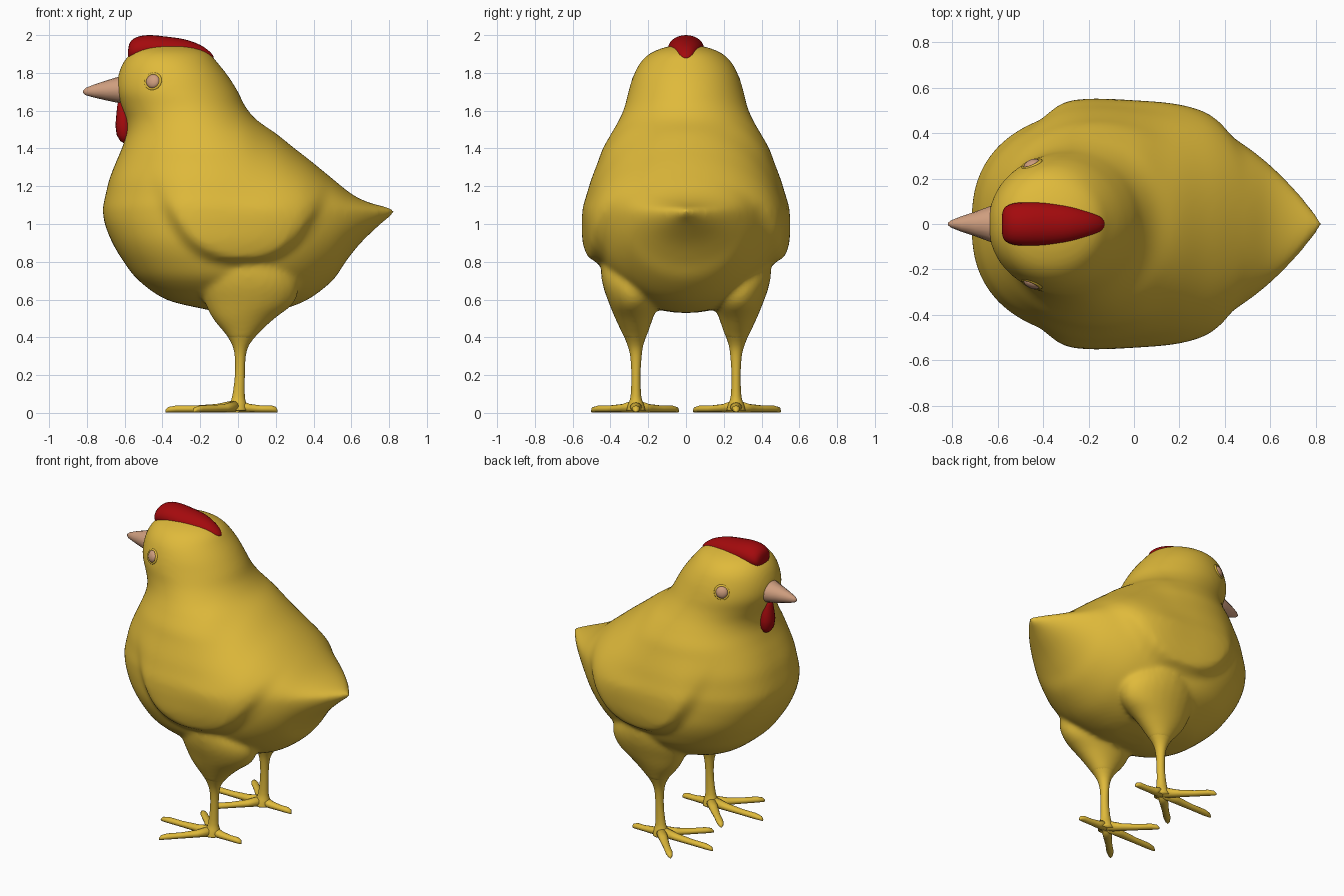
import bpy, bmesh, math
from mathutils import Vector

if "Cube" in bpy.data.objects:
    bpy.data.objects.remove(bpy.data.objects["Cube"])


def material(name, color):
    m = bpy.data.materials.new(name)
    m.diffuse_color = (*color, 1)
    m.use_nodes = True
    m.node_tree.nodes["Principled BSDF"].inputs["Base Color"].default_value = m.diffuse_color
    return m


YELLOW = material("yellow feathers", (0.74, 0.49, 0.043))
RED = material("red comb", (0.37, 0.003, 0.004))
SKIN = material("beak tan", (0.62, 0.34, 0.21))


def ring(c, u, v, n=16):
    """Ellipse of points around c with half-axis vectors u and v."""
    c, u, v = Vector(c), Vector(u), Vector(v)
    return [c + u * math.cos(a) + v * math.sin(a)
            for a in (2 * math.pi * i / n for i in range(n))]


def loft(name, mat, *skins):
    """Make one object; each skin is a list of equal-length rings, capped at both ends."""
    bm = bmesh.new()
    for rings in skins:
        loops = [[bm.verts.new(p) for p in r] for r in rings]
        n = len(loops[0])
        for a, b in zip(loops, loops[1:]):
            for i in range(n):
                j = (i + 1) % n
                bm.faces.new((a[i], a[j], b[j], b[i]))
        bm.faces.new(loops[0])
        bm.faces.new(loops[-1])
    bmesh.ops.recalc_face_normals(bm, faces=bm.faces[:])
    me = bpy.data.meshes.new(name)
    bm.to_mesh(me)
    bm.free()
    me.materials.append(mat)
    me.polygons.foreach_set("use_smooth", [True] * len(me.polygons))
    ob = bpy.data.objects.new(name, me)
    bpy.context.collection.objects.link(ob)
    return ob


def smooth_rows(rows, steps):
    """Catmull-Rom interpolation of a table of rows."""
    out = []
    for i in range(len(rows) - 1):
        p = [rows[max(0, min(len(rows) - 1, i + k))] for k in (-1, 0, 1, 2)]
        for s in range(steps):
            t = s / steps
            out.append([0.5 * (2 * b + (c - a) * t + (2 * a - 5 * b + 4 * c - d) * t * t
                               + (3 * b - a - 3 * c + d) * t ** 3)
                        for a, b, c, d in zip(*p)])
    out.append(list(rows[-1]))
    return out


def ease(t):
    t = max(0.0, min(1.0, t))
    return t * t * (3 - 2 * t)


def wing(x, z):
    """Sideways bulge of the folded wing with a clear lower edge."""
    u = abs((x - 0.02) / 0.4)
    edge = 0.78 + 0.22 * u ** 3
    return (0.052 * ease((z - edge) / (0.045 + 0.12 * u * u))
            * ease((1.42 - z) / 0.42) * ease((1.35 - u) / 0.6))


# Body and head: horizontal slices (height, front x, back x, half width, widest x)
slices = smooth_rows([
    (0.53, -0.08, 0.14, 0.05, 0.0), (0.55, -0.18, 0.24, 0.16, 0.0),
    (0.60, -0.38, 0.37, 0.28, -0.05), (0.70, -0.525, 0.50, 0.41, -0.10),
    (0.80, -0.605, 0.57, 0.465, -0.14), (0.90, -0.665, 0.65, 0.495, -0.16),
    (1.00, -0.705, 0.755, 0.50, -0.17), (1.065, -0.715, 0.832, 0.50, -0.17),
    (1.085, -0.715, 0.80, 0.50, -0.17), (1.115, -0.71, 0.69, 0.497, -0.17),
    (1.16, -0.70, 0.60, 0.49, -0.17), (1.24, -0.68, 0.50, 0.48, -0.17),
    (1.33, -0.645, 0.39, 0.46, -0.17), (1.40, -0.615, 0.30, 0.44, -0.18),
    (1.48, -0.59, 0.20, 0.395, -0.20), (1.55, -0.59, 0.10, 0.355, -0.23),
    (1.62, -0.615, 0.04, 0.325, -0.27), (1.70, -0.64, 0.0, 0.305, -0.32),
    (1.78, -0.635, -0.05, 0.28, -0.34), (1.85, -0.61, -0.105, 0.245, -0.36),
    (1.90, -0.57, -0.15, 0.195, -0.37), (1.93, -0.52, -0.21, 0.13, -0.37),
    (1.95, -0.45, -0.29, 0.05, -0.37)], 4)
tip = max(range(len(slices)), key=lambda i: slices[i][2])


def outline_z(x, rows):
    """Height where the back outline, walked away from the tail tip, reaches x."""
    for a, b in zip(rows, rows[1:]):
        if b[2] <= x <= a[2]:
            return a[0] + (b[0] - a[0]) * (a[2] - x) / max(a[2] - b[2], 1e-6)
    return rows[-1][0]


def tail_width(x, z):
    """Half width behind the legs: rounded upright sections narrowing to the tail."""
    mid = 1.0 + 0.065 * ease(x / 0.8)
    end = outline_z(x, slices[tip:]) if z > mid else outline_z(x, slices[tip::-1])
    v = min(1.0, abs((z - mid) / ((end - mid) or 1e-6)))
    return 0.52 * (1 - max(0, (x + 0.17) / 1.003) ** 2.6) * math.sqrt(1 - v ** 2.1)


body_rings = []
for z, x0, x1, w, cx in slices:
    blunt = 0.8 + 0.15 * ease((z - 1.2) / 0.4)
    pts = []
    for i in range(96):
        a = 2 * math.pi * i / 96
        c, s = math.cos(a), math.sin(a)
        side = math.copysign(1, s) if abs(s) > 1e-6 else 0
        if c > 0:
            x = cx + (x1 - cx) * c
            y = w * abs(s)
            k = ease((x + 0.05) / 0.4) * ease((1.65 - z) / 0.2)
            if k > 0:
                y += (tail_width(x, z) - y) * k
        else:
            x = cx + (cx - x0) * c
            y = w * abs(s) ** blunt
        pts.append(Vector((x, side * (y + wing(x, z) * ease(y / 0.25)), z)))
    body_rings.append(pts)

# Leg slices (height, x, half depth, y, half width): thin shank, then feathered thigh
shank = [(0.012, 0.0, 0.05, 0.265, 0.05), (0.045, 0.0, 0.045, 0.265, 0.042),
         (0.09, 0.003, 0.033, 0.265, 0.028), (0.20, 0.01, 0.026, 0.265, 0.024),
         (0.30, 0.012, 0.029, 0.265, 0.03), (0.36, 0.014, 0.045, 0.268, 0.042),
         (0.42, 0.02, 0.085, 0.27, 0.065)]
thigh = [(0.39, 0.018, 0.068, 0.27, 0.056), (0.42, 0.02, 0.09, 0.27, 0.068),
         (0.50, 0.03, 0.165, 0.275, 0.1), (0.58, 0.06, 0.235, 0.278, 0.13),
         (0.68, 0.06, 0.26, 0.29, 0.152), (0.78, 0.04, 0.22, 0.30, 0.15),
         (0.90, 0.02, 0.14, 0.30, 0.12)]


def leg_rings(rows, s):
    return [ring((x, s * y, z), (rx, 0, 0), (0, ry, 0), 24)
            for z, x, rx, y, ry in smooth_rows(rows, 3)]


# Fuse body and thighs into one soft skin
body = loft("body_and_thighs", YELLOW, body_rings, leg_rings(thigh, 1), leg_rings(thigh, -1))
remesh = body.modifiers.new("fuse", "REMESH")
remesh.mode = "VOXEL"
remesh.voxel_size = 0.014
remesh.use_smooth_shade = True
soften = body.modifiers.new("soften", "SMOOTH")
soften.factor = 0.5
soften.iterations = 12

# Comb: stations along x (x, height, half width, half height)
comb = [(-0.582, 1.90, 0.03, 0.02), (-0.572, 1.912, 0.07, 0.05), (-0.535, 1.922, 0.09, 0.068),
        (-0.47, 1.927, 0.096, 0.073), (-0.38, 1.922, 0.094, 0.07), (-0.28, 1.917, 0.08, 0.06),
        (-0.20, 1.905, 0.056, 0.043), (-0.15, 1.89, 0.034, 0.023), (-0.13, 1.88, 0.01, 0.008)]
loft("comb", RED, [ring((x, 0, z), (0, ry, 0), (0, 0, rz), 24)
                   for x, z, ry, rz in smooth_rows(comb, 3)])

# Beak
beak = [(-0.58, 1.71, 0.082, 0.072), (-0.635, 1.71, 0.078, 0.069), (-0.70, 1.707, 0.054, 0.052),
        (-0.76, 1.704, 0.034, 0.035), (-0.805, 1.701, 0.016, 0.02), (-0.82, 1.70, 0.005, 0.007)]
loft("beak", SKIN, [ring((x, 0, z), (0, ry, 0), (0, 0, rz)) for x, z, ry, rz in beak])

# Wattle under the beak
wattle = [(1.66, -0.62, 0.012, 0.02), (1.62, -0.615, 0.025, 0.03), (1.57, -0.607, 0.038, 0.045),
          (1.52, -0.605, 0.044, 0.054), (1.47, -0.602, 0.04, 0.05), (1.44, -0.598, 0.026, 0.032),
          (1.427, -0.595, 0.008, 0.01)]
loft("wattle", RED, [ring((x, 0, z), (rx, 0, 0), (0, ry, 0)) for z, x, rx, ry in wattle])

# Shanks, toes and eyes on both sides
toes = {"middle": (-0.385, 0), "inner": (-0.235, -0.225),
        "outer": (-0.235, 0.235), "back": (0.21, 0)}
for side, s in (("left", -1), ("right", 1)):
    loft(side + "_shank", YELLOW, leg_rings(shank, s))

    for toe, (tx, ty) in toes.items():
        d = Vector((tx, s * ty, 0))
        across = d.normalized().cross(Vector((0, 0, 1)))
        shape = [(0.0, 0.036, 0.034), (0.3, 0.027, 0.022), (0.6, 0.021, 0.018),
                 (0.85, 0.022, 0.018), (0.96, 0.015, 0.014), (1.0, 0.004, 0.006)]
        loft(f"{side}_{toe}_toe", YELLOW,
             [ring(Vector((0, s * 0.265, h + 0.003)) + d * t, across * w, (0, 0, h), 12)
              for t, w, h in shape])

    # Eye: shallow dome inside a soft feathered rim, facing outward
    out = Vector((-0.38, s * 0.88, 0.25)).normalized()
    eye_at = Vector((-0.45, s * 0.262, 1.755))
    u = out.cross(Vector((0, 0, 1))).normalized()
    v = u.cross(out)
    loft(side + "_eye", SKIN, [ring(eye_at + out * h, u * r, v * r)
                               for h, r in ((-0.03, 0.038), (0.005, 0.038), (0.014, 0.028),
                                            (0.019, 0.014), (0.02, 0.002))])
    loft(side + "_eye_rim", YELLOW, [ring(eye_at + out * h, u * r, v * r)
                                     for h, r in ((-0.03, 0.055), (0.0, 0.05), (0.01, 0.044),
                                                  (0.004, 0.036))])
